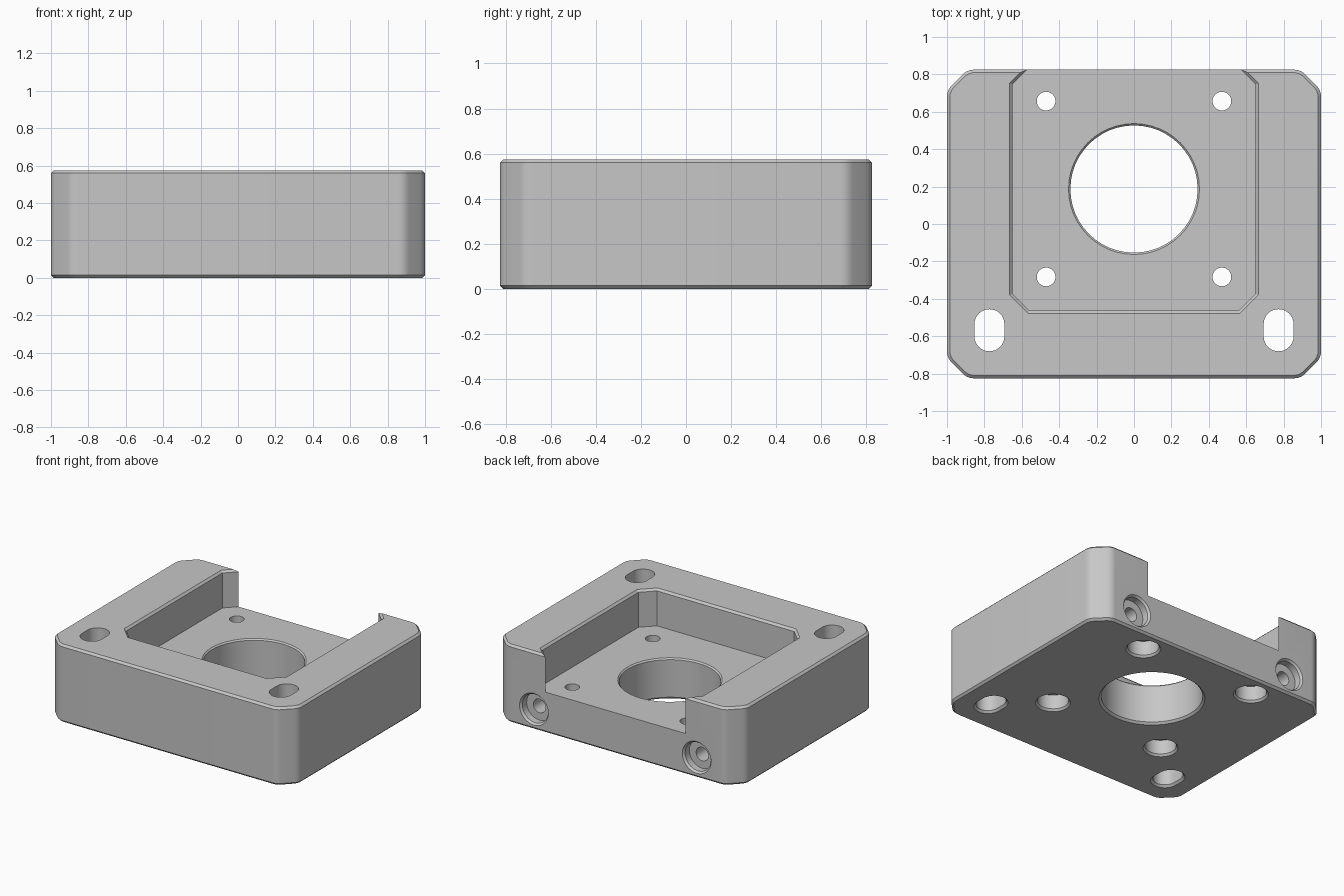
import bpy, bmesh, math
from mathutils import Matrix, Vector

if "Cube" in bpy.data.objects:
    bpy.data.objects.remove(bpy.data.objects["Cube"])

HX, HY, H, FLOOR = 1.0, 0.825, 0.575, 0.302
CY = 0.187            # motor centre
C = 0.015             # small edge chamfer

mat = bpy.data.materials.new("light grey plastic")
mat.diffuse_color = (0.57, 0.57, 0.57, 1)
mat.use_nodes = True
mat.node_tree.nodes["Principled BSDF"].inputs["Base Color"].default_value = mat.diffuse_color


def fillet(pts, r, n=6):
    """Round every corner of a closed polygon (counter-clockwise)."""
    if r <= 0:
        return pts
    out = []
    for i, p in enumerate(pts):
        p = Vector(p)
        a = (Vector(pts[i - 1]) - p).normalized()
        b = (Vector(pts[(i + 1) % len(pts)]) - p).normalized()
        half = a.angle(b) / 2
        centre = p + (a + b).normalized() * (r / math.sin(half))
        t = r / math.tan(half)
        s, e = p + a * t - centre, p + b * t - centre
        sweep = math.pi - 2 * half
        a0 = math.atan2(s.y, s.x)
        out += [(centre.x + r * math.cos(a0 + sweep * k / n),
                 centre.y + r * math.sin(a0 + sweep * k / n)) for k in range(n + 1)]
    return out


def octagon(hx, hy, c, r=0.0):
    """Rectangle with cut corners, as a function of outward offset."""
    def ring(o):
        x, y, k = hx + o, hy + o, c + o * 0.586
        return fillet([(x, -y + k), (x, y - k), (x - k, y), (-x + k, y),
                       (-x, y - k), (-x, -y + k), (-x + k, -y), (x - k, -y)], r)
    return ring


def circle(r, n=48):
    return lambda o: [((r + o) * math.cos(2 * math.pi * i / n),
                       (r + o) * math.sin(2 * math.pi * i / n)) for i in range(n)]


def slot(r, straight, n=16):
    def ring(o):
        return [((r + o) * math.cos(math.pi * i / n + s),
                 (r + o) * math.sin(math.pi * i / n + s) + y)
                for s, y in ((0, straight / 2), (math.pi, -straight / 2))
                for i in range(n + 1)]
    return ring


def loft(name, ring, levels, loc=(0, 0, 0), rot=None):
    """Stack of rings at (z, outward offset)."""
    bm = bmesh.new()
    rows = [[bm.verts.new((x, y, z)) for x, y in ring(o)] for z, o in levels]
    n = len(rows[0])
    for lo, hi in zip(rows, rows[1:]):
        for i in range(n):
            j = (i + 1) % n
            bm.faces.new((lo[i], lo[j], hi[j], hi[i]))
    bm.faces.new(rows[0][::-1])
    bm.faces.new(rows[-1])
    if rot:
        bm.transform(rot)
    bmesh.ops.recalc_face_normals(bm, faces=bm.faces)
    me = bpy.data.meshes.new(name)
    bm.to_mesh(me)
    bm.free()
    me.materials.append(mat)
    ob = bpy.data.objects.new(name, me)
    ob.location = loc
    bpy.context.collection.objects.link(ob)
    return ob


# Main block with rounded cut corners and chamfered rims
body = loft("motor_mount", octagon(HX, HY, 0.11, 0.08),
            [(0, -C), (C, 0), (H - C, 0), (H, -C)])

# Motor pocket, open at the back
cutters = [loft("pocket_cutter", octagon(0.65, 0.65, 0.09),
                [(FLOOR, 0), (H - C, 0), (H + C, 2 * C)], (0, CY, 0))]

# Centre bore, chamfered at both ends
cutters.append(loft("bore_cutter", circle(0.34),
                    [(-C, 2 * C), (C, 0), (FLOOR - 0.01, 0), (FLOOR + 0.01, 0.02)],
                    (0, CY, 0)))

head = [(-C, 0.08), (C, 0.055)]      # chamfered screw-head mouth
for s in (-1, 1):
    # Motor screw holes, counterbored from below
    for t in (-1, 1):
        cutters.append(loft("motor_screw_cutter", circle(0.05, 32),
                            head + [(0.12, 0.055), (0.12, 0), (0.4, 0)],
                            (s * 0.47, CY + t * 0.47, 0)))
    # Through slots
    cutters.append(loft("slot_cutter", slot(0.08, 0.065),
                        [(-C, 2 * C), (C, 0), (H + 0.1, 0)], (s * 0.773, -0.568, 0)))
    # Counterbored screw holes in the back face
    cutters.append(loft("back_screw_cutter", circle(0.05, 32),
                        head + [(0.065, 0.055), (0.065, 0), (0.5, 0)],
                        (s * 0.665, HY, 0.15), Matrix.Rotation(math.pi / 2, 4, 'X')))

# Cut and tidy up
bpy.context.view_layer.objects.active = body
for c in cutters:
    m = body.modifiers.new(c.name, 'BOOLEAN')
    m.operation, m.solver, m.object = 'DIFFERENCE', 'EXACT', c
    bpy.ops.object.modifier_apply(modifier=m.name)
    bpy.data.objects.remove(c)

for o in bpy.context.selected_objects:
    o.select_set(False)
body.select_set(True)
bpy.ops.object.shade_smooth_by_angle(angle=math.radians(30))
